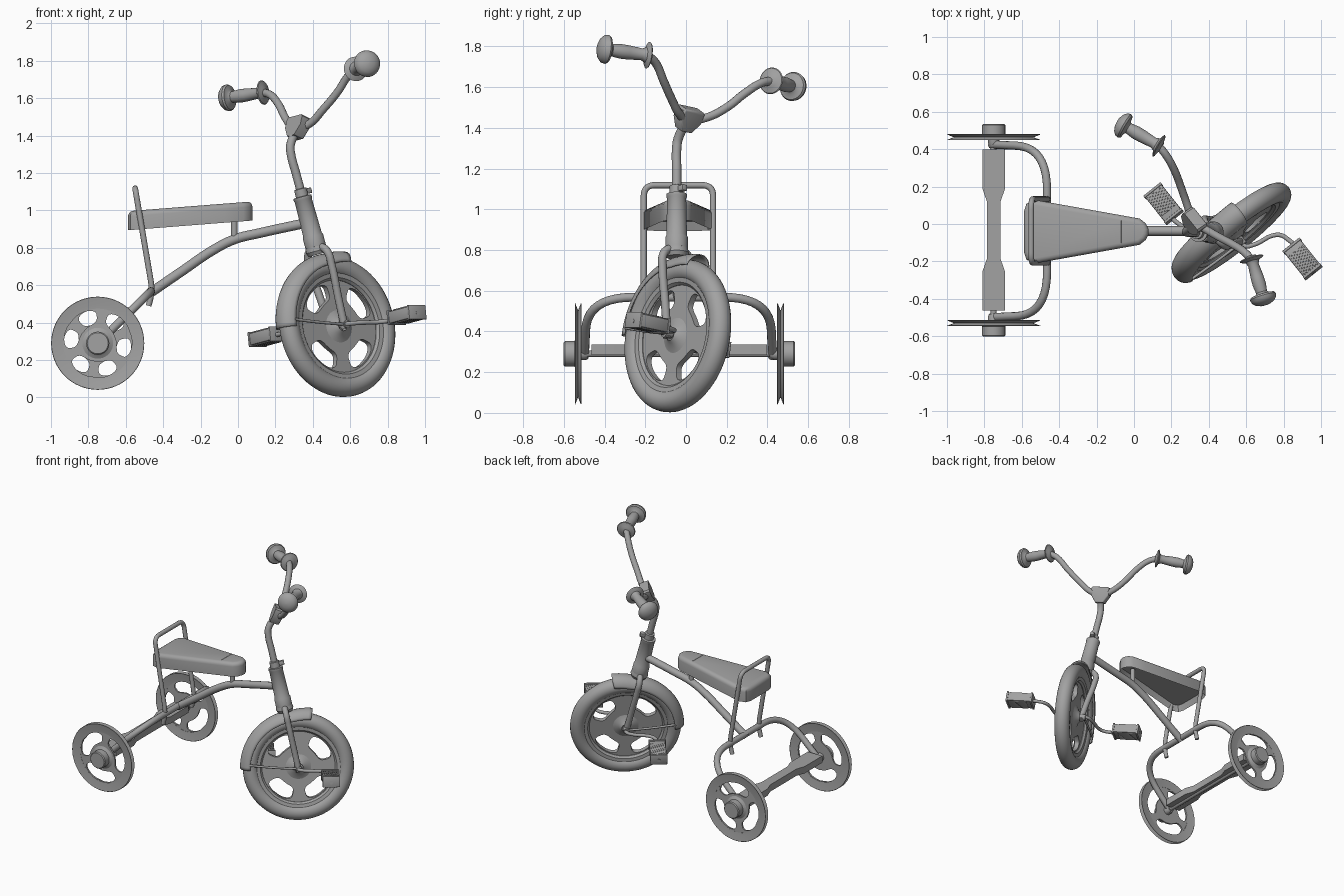
import bpy, bmesh, math
from mathutils import Vector as V, Matrix
from math import sin, cos, pi, radians

if "Cube" in bpy.data.objects:
    bpy.data.objects.remove(bpy.data.objects["Cube"])

Y0 = -0.037                                   # mid plane of the rear frame


def frame(o, x, y, z):
    m = Matrix((x, y, z)).transposed().to_4x4()
    m.translation = o
    return m


def along(o, d):
    return Matrix.Translation(o) @ V(d).to_track_quat('Z', 'Y').to_matrix().to_4x4()


def link(name, bm, m=Matrix()):
    bmesh.ops.recalc_face_normals(bm, faces=bm.faces)
    me = bpy.data.meshes.new(name)
    bm.to_mesh(me)
    bm.free()
    me.transform(m)
    ob = bpy.data.objects.new(name, me)
    bpy.context.collection.objects.link(ob)
    return ob


def lathe(name, prof, m, seg=48, closed=False):
    """Spin (radius, height) points around local Z."""
    bm = bmesh.new()
    rings = [[bm.verts.new((r * cos(2 * pi * i / seg), r * sin(2 * pi * i / seg), z))
              for i in range(seg)] for r, z in prof]
    pairs = list(zip(rings, rings[1:])) + ([(rings[-1], rings[0])] if closed else [])
    for p, q in pairs:
        for i in range(seg):
            j = (i + 1) % seg
            bm.faces.new((p[i], p[j], q[j], q[i]))
    if not closed:
        bm.faces.new(rings[0])
        bm.faces.new(rings[-1])
    return link(name, bm, m)


def from_curve(name, cu, m=Matrix()):
    ob = bpy.data.objects.new(name, cu)
    bpy.context.collection.objects.link(ob)
    me = bpy.data.meshes.new_from_object(ob.evaluated_get(bpy.context.evaluated_depsgraph_get()))
    bpy.data.objects.remove(ob)
    me.transform(m)
    ob = bpy.data.objects.new(name, me)
    bpy.context.collection.objects.link(ob)


def tube(name, pts, r, fillet=0):
    """Round tube; smooth through the points, or straight with filleted corners."""
    if fillet:
        path = [V(pts[0])]
        for p, q, s in zip(map(V, pts), map(V, pts[1:]), map(V, pts[2:])):
            b, e = q + (p - q).normalized() * fillet, q + (s - q).normalized() * fillet
            path += [b * (1 - t) ** 2 + q * 2 * t * (1 - t) + e * t * t for t in [k / 10 for k in range(11)]]
        pts = path + [V(pts[-1])]
    cu = bpy.data.curves.new(name, 'CURVE')
    cu.dimensions, cu.bevel_depth, cu.bevel_resolution = '3D', r, 4
    cu.use_fill_caps, cu.resolution_u = True, 1 if fillet else 6
    sp = cu.splines.new('BEZIER')
    sp.bezier_points.add(len(pts) - 1)
    for b, p in zip(sp.bezier_points, pts):
        b.co = p
        b.handle_left_type = b.handle_right_type = 'AUTO'
    from_curve(name, cu)


def holed_disc(name, radius, half, holes, rm, hr, ha, m):
    """Flat disc with rounded bean holes centred at the given angles."""
    cu = bpy.data.curves.new(name, 'CURVE')
    cu.dimensions, cu.fill_mode, cu.extrude = '2D', 'BOTH', half
    loops = [[(radius * cos(t * pi / 36), radius * sin(t * pi / 36)) for t in range(72)]]
    sq = lambda c: math.copysign(abs(c) ** 0.6, c)
    for a0 in holes:
        ts = [2 * pi * (k + 0.5) / 40 for k in range(40)]
        polar = [(rm + hr * sq(sin(t)), radians(a0 + ha * sq(cos(t)))) for t in ts]
        loops.append([(r * cos(g), r * sin(g)) for r, g in polar])
    for lp in loops:
        sp = cu.splines.new('POLY')
        sp.points.add(len(lp) - 1)
        for p, c in zip(sp.points, lp):
            p.co = (*c, 0, 1)
        sp.use_cyclic_u = True
    from_curve(name, cu, m)


def prism(name, pts, z0, z1, m=Matrix(), bevel=0, hollow=0):
    """Extrude an outline; round the top edge or recess the underside."""
    bm = bmesh.new()
    lo = [bm.verts.new((*p, z0)) for p in pts]
    hi = [bm.verts.new((*p, z1)) for p in pts]
    bottom, top = bm.faces.new(lo), bm.faces.new(hi)
    for i in range(len(pts)):
        j = (i + 1) % len(pts)
        bm.faces.new((lo[i], lo[j], hi[j], hi[i]))
    bmesh.ops.recalc_face_normals(bm, faces=bm.faces)
    if hollow:
        bmesh.ops.inset_region(bm, faces=[bottom], thickness=0.015)
        bmesh.ops.translate(bm, verts=bottom.verts, vec=(0, 0, hollow))
    if bevel:
        bmesh.ops.bevel(bm, geom=list(top.edges), offset=bevel, segments=4, profile=0.5, affect='EDGES')
    link(name, bm, m)


def box(name, size, m, bevel=0.008):
    bm = bmesh.new()
    bmesh.ops.create_cube(bm, size=1, matrix=Matrix.Diagonal((*size, 1)))
    bmesh.ops.bevel(bm, geom=bm.edges[:], offset=bevel, segments=2, profile=0.5, affect='EDGES')
    link(name, bm, m)


# Steering frame: axis u, axle n, wheel-plane directions h (level) and v (up)
a, th = radians(15), radians(39.6)
C = V((0.53, Y0 - .003, 0.378))
u = V((-sin(a), 0, cos(a)))
n = V((-cos(a) * sin(th), cos(th), -sin(a) * sin(th)))
f = n.cross(u)
h = V((n.y, -n.x, 0)).normalized()
v = h.cross(n)
W = lambda x, w, z: C + h * x + n * w + v * z
CS = V((0.53, Y0 - .009, 0.378))
S = lambda w, s: CS + n * w + u * s
wheel_m = frame(C, h, v, -n)

# Front wheel
lathe("front_tire", [(0.325 + 0.055 * cos(t * pi / 10), 0.055 * sin(t * pi / 10)) for t in range(20)],
      wheel_m, 72, True)
lathe("front_rim", [(0.25, -.02), (0.262, -.034), (0.29, -.038), (0.29, .038), (0.262, .034), (0.25, .02)],
      wheel_m, 72, True)
holed_disc("front_wheel_disc", 0.265, 0.016, [40, 130, 232, 310], 0.194, 0.05, 26, wheel_m)
lathe("front_hub", [(0.09, -.015), (0.05, -.03), (0.03, -.05), (0.03, .05), (0.05, .03), (0.09, .015)], wheel_m)

# Fender hugging the rear and top of the tire
bm = bmesh.new()
rows = []
for i in range(33):
    g = radians(76 + 105 * i / 32)
    lift = 0.02 * max(0, 1 - i / 6)
    rows.append([])
    for k in range(-6, 7):
        t = radians(k * 14)
        r = 0.325 + 0.07 * cos(t) + lift
        rows[-1].append(bm.verts.new(W(r * cos(g), 0.07 * sin(t), r * sin(g))))
for p, q in zip(rows, rows[1:]):
    for k in range(12):
        bm.faces.new((p[k], p[k + 1], q[k + 1], q[k]))
sol = link("fender", bm).modifiers.new("thickness", 'SOLIDIFY')
sol.thickness, sol.offset = 0.006, 0

# Fork, fender stays, cranks and pedals on both sides
lathe("fork_crown", [(0.05, 0.40), (0.06, 0.42), (0.055, 0.45), (0.04, 0.46)], frame(CS, f, n, u), 32)
for side, tag in ((-1, "right"), (1, "left")):
    tube("fork_blade_" + tag, [S(0, .435), S(.055 * side, .43), S(.087 * side, .395),
                               S(.09 * side, .33), S(.072 * side, .14), S(.06 * side, -.02)], 0.021)
    tube("fender_stay_" + tag, [W(-.34, .066 * side, .03), W(-.17, .072 * side, .012), W(0, .075 * side, 0)], 0.008)
    lathe("axle_nut_" + tag, [(0.022, .045), (0.022, .09)], along(C, n * side), 12)
    R = -0.198 * side
    tube("crank_" + tag, [W(0, 0, 0), W(0, .1 * side, 0), W(R * .2, .125 * side, 0), W(R * .85, .16 * side, 0),
                          W(R, .2 * side, 0), W(R, .45 * side, 0)], 0.012)
    pm = frame(W(R, .352 * side, .005), h, n, v)
    box("pedal_" + tag, (0.112, 0.19, 0.066), pm)
    for k in range(-3, 4):
        box("pedal_rib_" + tag, (0.009, 0.13, 0.077), pm @ Matrix.Translation((k * .014, 0.012 * side, 0)), 0.002)
    for e in (-1, 1):
        box("pedal_edge_" + tag, (0.118, 0.014, 0.079), pm @ Matrix.Translation((0, .089 * e, 0)), 0.003)

# Head tube and stem
lathe("head_tube", [(0.045, .44), (0.056, .445), (0.056, .50), (0.051, .51), (0.047, .70), (0.05, .705),
                    (0.05, .72), (0.034, .722), (0.034, .762), (0.024, .765)], frame(CS, f, n, u), 32)
box("stem_clamp_bolt", (0.05, 0.03, 0.03), frame(S(0, .742) + f * .04, f, n, u), 0.004)
clamp = V((0.318, 0.008, 1.438))
tube("stem", [S(0, .7), S(0, .85), S(0, .95), S(0, 1.0) + f * .012, clamp], 0.023)

# Handlebar with clamp and grips
tip = u * cos(.6) + f * sin(.6)
prism("handlebar_clamp", [(-.066, .05), (-.055, .06), (.055, .06), (.066, .05), (.066, .0), (.03, -.055),
                          (-.03, -.055), (-.066, .0)], -.034, .034, frame(clamp, n, tip, n.cross(tip)), 0.01)
bar_l = [(.285, .1, 1.45), (.25, .2, 1.50), (.215, .29, 1.57), (.17, .37, 1.62), (.13, .42, 1.63)]
bar_r = [(.385, -.03, 1.465), (.455, -.07, 1.54), (.53, -.11, 1.63), (.59, -.15, 1.72), (.63, -.19, 1.757)]
tube("handlebar", bar_l[::-1] + [clamp] + bar_r, 0.021)
grip = [(.024, -.02), (.036, -.014), (.062, -.008), (.066, -.003), (.06, .001), (.038, .01), (.029, .03), (.035, .1),
        (.036, .14), (.03, .185), (.04, .195), (.066, .2), (.072, .21), (.068, .228), (.052, .244), (.028, .254),
        (.004, .257)]
for tag, p, q in (("left", bar_l[-1], (-.07, .535, 1.60)), ("right", bar_r[-1], (.69, -.39, 1.785))):
    lathe("grip_" + tag, grip, along(p, V(q) - V(p)), 32)

# Frame tubes
tube("main_tube", [(-.475, Y0, .555), (-.3, Y0, .675), (-.13, Y0, .79), (-.02, Y0, .845),
                   (.12, Y0, .88), (.35, Y0, .93)], 0.026)
mirror = lambda pts: [(x, Y0 - y, z) for x, y, z in pts] + [(x, Y0 + y, z) for x, y, z in pts[::-1]]
tube("rear_hoop", mirror([(-.765, .462, .275), (-.465, .448, .568)]), 0.022, 0.23)
tube("seat_back_hoop", mirror([(-.478, .17, .49), (-.457, .17, .57), (-.55, .17, 1.118)]), 0.0155, 0.055)
lathe("seat_post", [(0.017, .83), (0.017, .97)], Matrix.Translation((-.02, Y0, 0)), 16)

# Seat, tapered to the nose and tilted up at the front
side = [(-.588, .11), (-.575, .15), (-.53, .17), (-.07, .088), (.03, .07), (.062, .045), (.077, .015)]
tilt = Matrix.Identity(4)
tilt[2][0], tilt[1][3], tilt[2][3] = 0.078, Y0 - .004, 0.94
prism("seat", side + [(x, -y) for x, y in side[::-1]], 0, 0.102, tilt, 0.028, 0.045)
tube("seat_seam", [tilt @ V((-.07, y, .101)) for y in (-.06, 0, .06)], 0.003)

# Rear axle
quarter = [(.06, .43), (.06, .22), (.037, .155)]
right_edge = quarter + [(x, -y) for x, y in quarter[::-1]]
prism("rear_axle_beam", right_edge + [(-x, -y) for x, y in right_edge], .285, .336,
      Matrix.Translation((-.75, Y0 + .004, 0)))
lathe("rear_axle_rod", [(0.016, -.53), (0.016, .53)], along((-.75, Y0, .29), (0, 1, 0)), 16)

# Rear wheels: grooved rim, three-spoke disc and hub cap
for s, tag, start in ((-1, "right", 21), (1, "left", 81)):
    c = V((-.75, Y0 + .004 + .497 * s, .29))
    m = frame(c, V((1, 0, 0)), V((0, 0, 1)), V((0, -1, 0)))
    lathe("rear_rim_" + tag, [(.185, -.007), (.205, -.009), (.247, -.016), (.249, -.014), (.213, 0),
                              (.249, .014), (.247, .016), (.205, .009), (.185, .007)], m, 64, True)
    holed_disc("rear_wheel_disc_" + tag, .2, .006, [start + 120 * k for k in range(3)], .142, .042, 49, m)
    lathe("rear_hub_" + tag, [(.095, 0), (.07, .012), (.062, .018), (.062, .065), (.056, .071)],
          along(c, (0, s, 0)), 40)
    lathe("rear_bushing_" + tag, [(.03, .0), (.03, .03), (.022, .05)], along(c, (0, -s, 0)), 24)

# Dark grey finish, smooth shading with sharp edges kept
grey = bpy.data.materials.new("dark_grey")
grey.diffuse_color = (0.36, 0.36, 0.36, 1)
grey.use_nodes = True
grey.node_tree.nodes["Principled BSDF"].inputs["Base Color"].default_value = grey.diffuse_color
for ob in bpy.context.collection.objects:
    ob.data.materials.clear()
    ob.data.materials.append(grey)
    ob.select_set(True)
    bpy.context.view_layer.objects.active = ob
bpy.ops.object.shade_smooth_by_angle(angle=radians(35))
